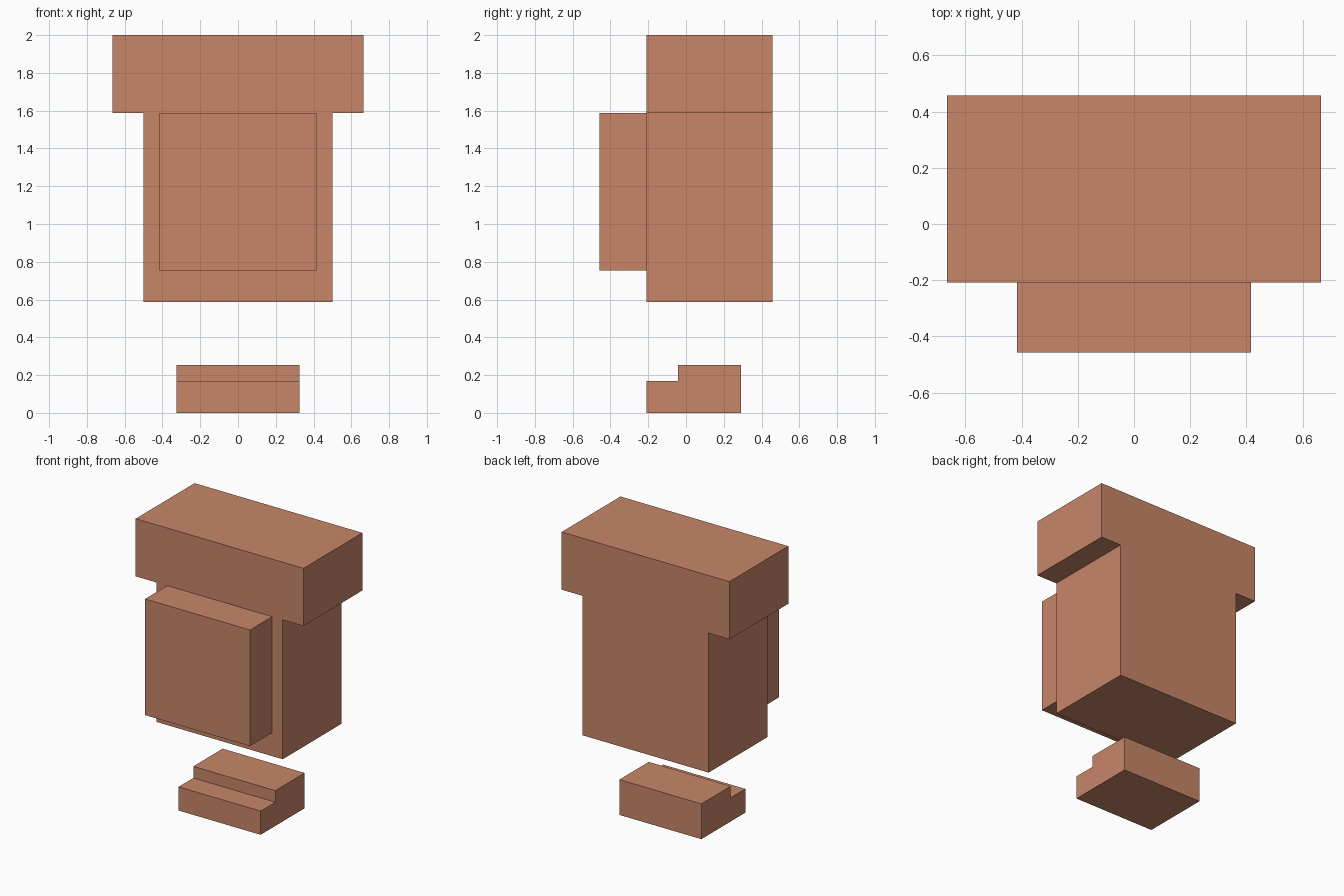
import bpy
import bmesh

cube = bpy.data.objects.get("Cube")
if cube:
    bpy.data.objects.remove(cube, do_unlink=True)

# Single terracotta colour
CLAY = (0.58, 0.237, 0.141, 1.0)
clay = bpy.data.materials.new("terracotta")
clay.use_nodes = True
clay.diffuse_color = CLAY
clay.node_tree.nodes["Principled BSDF"].inputs["Base Color"].default_value = CLAY


def extrude_profile(name, half_width, profile):
    """Extrude a side profile of (y, z) points symmetrically along x."""
    bm = bmesh.new()
    side = bm.faces.new([bm.verts.new((-half_width, y, z)) for y, z in profile])
    result = bmesh.ops.extrude_face_region(bm, geom=[side], use_keep_orig=True)
    moved = [v for v in result["geom"] if isinstance(v, bmesh.types.BMVert)]
    bmesh.ops.translate(bm, verts=moved, vec=(2 * half_width, 0, 0))
    bmesh.ops.recalc_face_normals(bm, faces=bm.faces)
    mesh = bpy.data.meshes.new(name)
    bm.to_mesh(mesh)
    bm.free()
    mesh.materials.append(clay)
    obj = bpy.data.objects.new(name, mesh)
    bpy.context.collection.objects.link(obj)
    return obj


def block(name, half_width, front, back, bottom, top):
    return extrude_profile(name, half_width, [
        (front, bottom), (back, bottom), (back, top), (front, top)])


FRONT, BACK = -0.208, 0.458   # main body depth
SHOULDER = 1.587              # where the top block rests

# Wide top block, main body and raised front panel
block("top_block", 0.665, FRONT, BACK, SHOULDER, 2.0)
block("main_body", 0.5, FRONT, BACK, 0.588, SHOULDER)
block("front_panel", 0.416, -BACK, FRONT, 0.755, SHOULDER)

# Separate stepped base, lower at the front
extrude_profile("stepped_base", 0.325, [
    (FRONT, 0), (0.29, 0), (0.29, 0.253),
    (-0.042, 0.253), (-0.042, 0.17), (FRONT, 0.17)])
